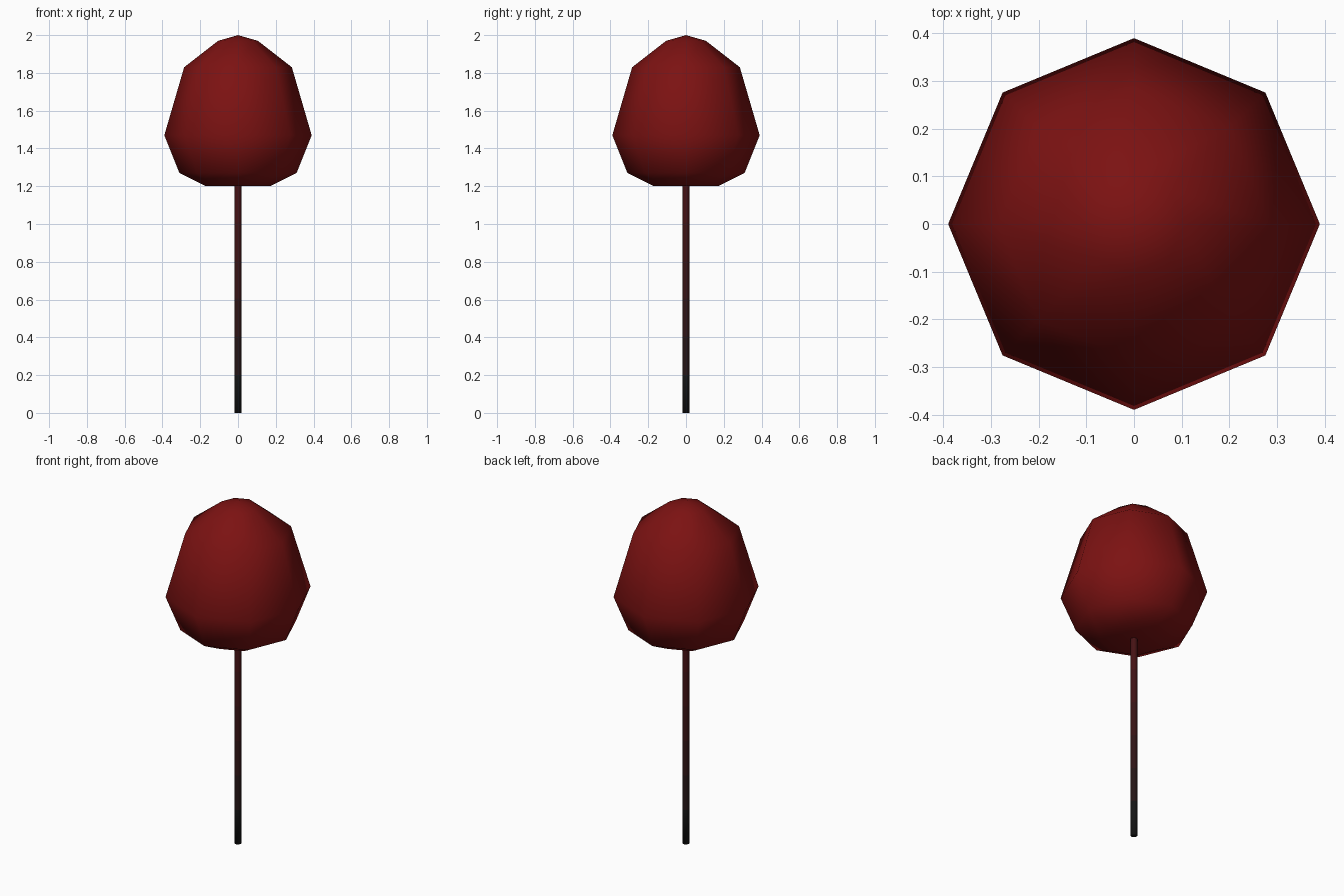
import bpy, bmesh
from math import sin, cos, tau

if "Cube" in bpy.data.objects:
    bpy.data.objects.remove(bpy.data.objects["Cube"])


def material(name, rgb):
    m = bpy.data.materials.new(name)
    m.diffuse_color = (*rgb, 1)
    m.use_nodes = True
    m.node_tree.nodes["Principled BSDF"].inputs["Base Color"].default_value = m.diffuse_color
    return m


def lathe(name, profile, sides, mats, band_of=lambda i: 0):
    """Revolve (radius, z) points around z; zero radius makes a pole."""
    bm = bmesh.new()
    rings = []
    for r, z in profile:
        if r == 0:
            rings.append([bm.verts.new((0, 0, z))] * sides)
        else:
            rings.append([bm.verts.new((r * cos(tau * k / sides), r * sin(tau * k / sides), z))
                          for k in range(sides)])
    for i in range(len(rings) - 1):
        a, b = rings[i], rings[i + 1]
        for k in range(sides):
            n = (k + 1) % sides
            corners = list(dict.fromkeys((a[k], a[n], b[n], b[k])))
            f = bm.faces.new(corners)
            f.smooth = True
            f.material_index = band_of(i)
    bmesh.ops.recalc_face_normals(bm, faces=bm.faces)
    me = bpy.data.meshes.new(name)
    bm.to_mesh(me)
    bm.free()
    for m in mats:
        me.materials.append(m)
    ob = bpy.data.objects.new(name, me)
    bpy.context.collection.objects.link(ob)
    return ob


# Eight-sided rounded head
head_red = material("deep_red", (0.2, 0.006, 0.006))
lathe("head",
      [(0, 1.2), (0.17, 1.2), (0.31, 1.27), (0.39, 1.47), (0.285, 1.83), (0.105, 1.97), (0, 2.0)],
      8, [head_red])

# Thin stem, fading from near black at the foot to dark red under the head
bands = 6
foot, neck = (0.008, 0.008, 0.008), (0.06, 0.006, 0.007)
stem_mats = [material(f"stem_{i}", [a + (b - a) * i / (bands - 1) for a, b in zip(foot, neck)])
             for i in range(bands)]
stem_profile = [(0, 0)] + [(0.019, 1.21 * i / bands) for i in range(bands + 1)]
lathe("stem", stem_profile, 8, stem_mats, lambda i: max(i - 1, 0))
